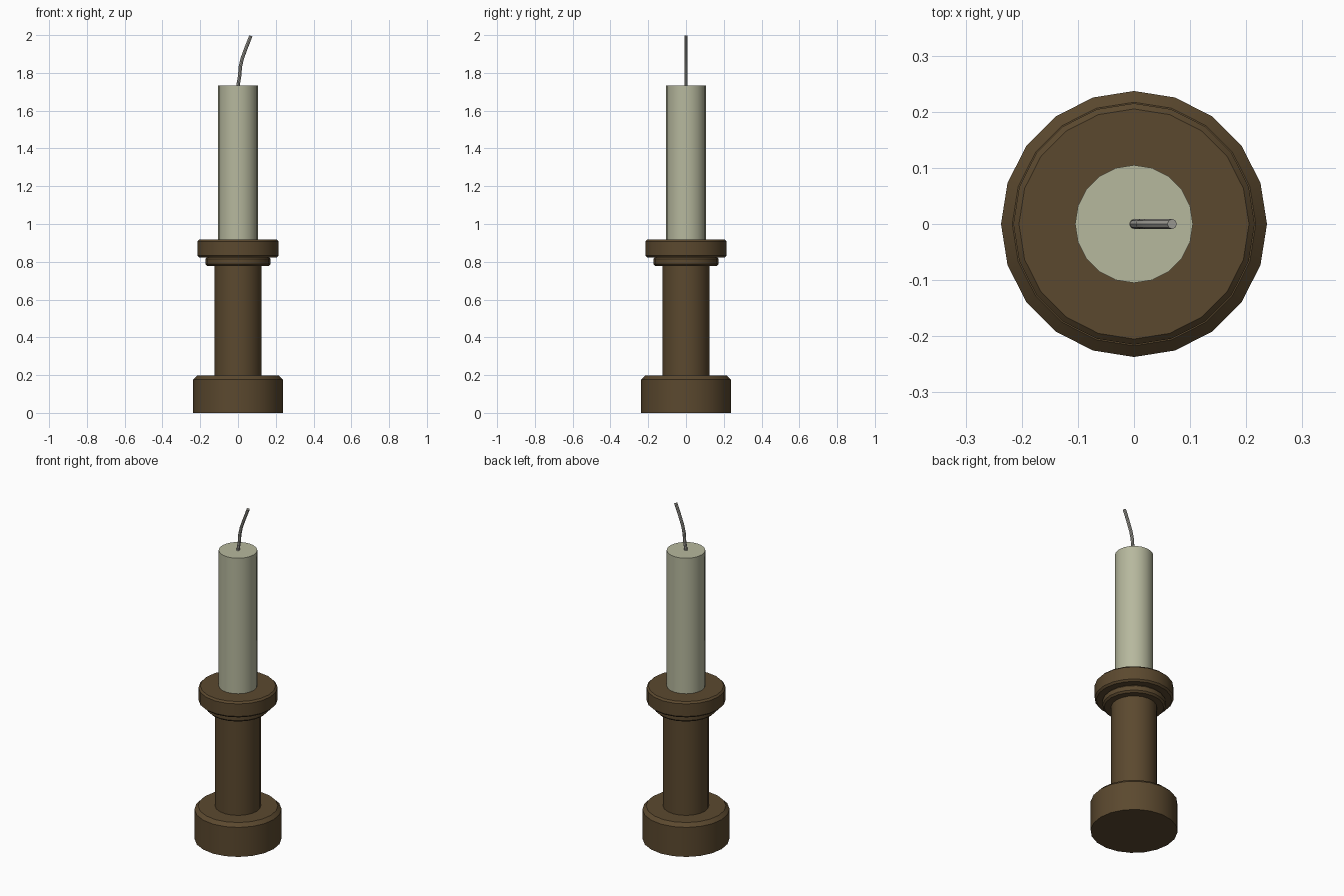
import bpy, bmesh, math

if "Cube" in bpy.data.objects:
    bpy.data.objects.remove(bpy.data.objects["Cube"])

SIDES = 20


def material(name, color):
    m = bpy.data.materials.new(name)
    m.diffuse_color = color
    m.use_nodes = True
    m.node_tree.nodes["Principled BSDF"].inputs["Base Color"].default_value = m.diffuse_color
    return m


def finish(obj, mat):
    obj.data.materials.append(mat)
    bpy.ops.object.select_all(action='DESELECT')
    obj.select_set(True)
    bpy.context.view_layer.objects.active = obj
    bpy.ops.object.shade_smooth_by_angle(angle=math.radians(30))


def add_mesh(name, rings, mat):
    """Skin a list of rings (lists of points) and cap both ends."""
    bm = bmesh.new()
    loops = [[bm.verts.new(p) for p in ring] for ring in rings]
    n = len(loops[0])
    for a, b in zip(loops, loops[1:]):
        for i in range(n):
            j = (i + 1) % n
            bm.faces.new((a[i], a[j], b[j], b[i]))
    bm.faces.new(loops[0][::-1])
    bm.faces.new(loops[-1])
    bmesh.ops.recalc_face_normals(bm, faces=bm.faces)
    me = bpy.data.meshes.new(name)
    bm.to_mesh(me)
    bm.free()
    obj = bpy.data.objects.new(name, me)
    bpy.context.collection.objects.link(obj)
    finish(obj, mat)


def lathe(name, profile, mat):
    """Revolve (radius, z) points around the z axis."""
    angles = [2 * math.pi * i / SIDES for i in range(SIDES)]
    add_mesh(name, [[(r * math.cos(a), r * math.sin(a), z) for a in angles]
                    for r, z in profile], mat)


def tube(name, path, radius, sides, mat):
    """Sweep a circle along (x, z) points lying in the xz plane."""
    rings = []
    for k, (x, z) in enumerate(path):
        x0, z0 = path[max(k - 1, 0)]
        x1, z1 = path[min(k + 1, len(path) - 1)]
        d = math.hypot(x1 - x0, z1 - z0)
        nx, nz = (z1 - z0) / d, -(x1 - x0) / d
        ring = []
        for i in range(sides):
            a = 2 * math.pi * i / sides
            c = radius * math.cos(a)
            ring.append((x + c * nx, radius * math.sin(a), z + c * nz))
        rings.append(ring)
    add_mesh(name, rings, mat)


wood = material("dark_wood", (0.105, 0.066, 0.028, 1))
wax = material("wax", (0.47, 0.48, 0.34, 1))
wick_mat = material("wick_cord", (0.40, 0.39, 0.35, 1))

# Turned holder: base, column, small collar, wide rim
lathe("candle_holder", [
    (0.237, 0.0), (0.237, 0.177), (0.217, 0.197),
    (0.125, 0.197), (0.125, 0.778),
    (0.162, 0.778), (0.172, 0.788), (0.172, 0.815), (0.165, 0.823),
    (0.205, 0.823), (0.215, 0.833), (0.215, 0.908), (0.205, 0.918),
], wood)

# Candle
lathe("candle", [(0.105, 0.90), (0.105, 1.732)], wax)

# Bent wick
tube("wick", [(0.0, 1.72), (0.002, 1.745), (0.009, 1.785), (0.012, 1.83),
              (0.022, 1.875), (0.042, 1.93), (0.068, 1.996)], 0.009, 8, wick_mat)
